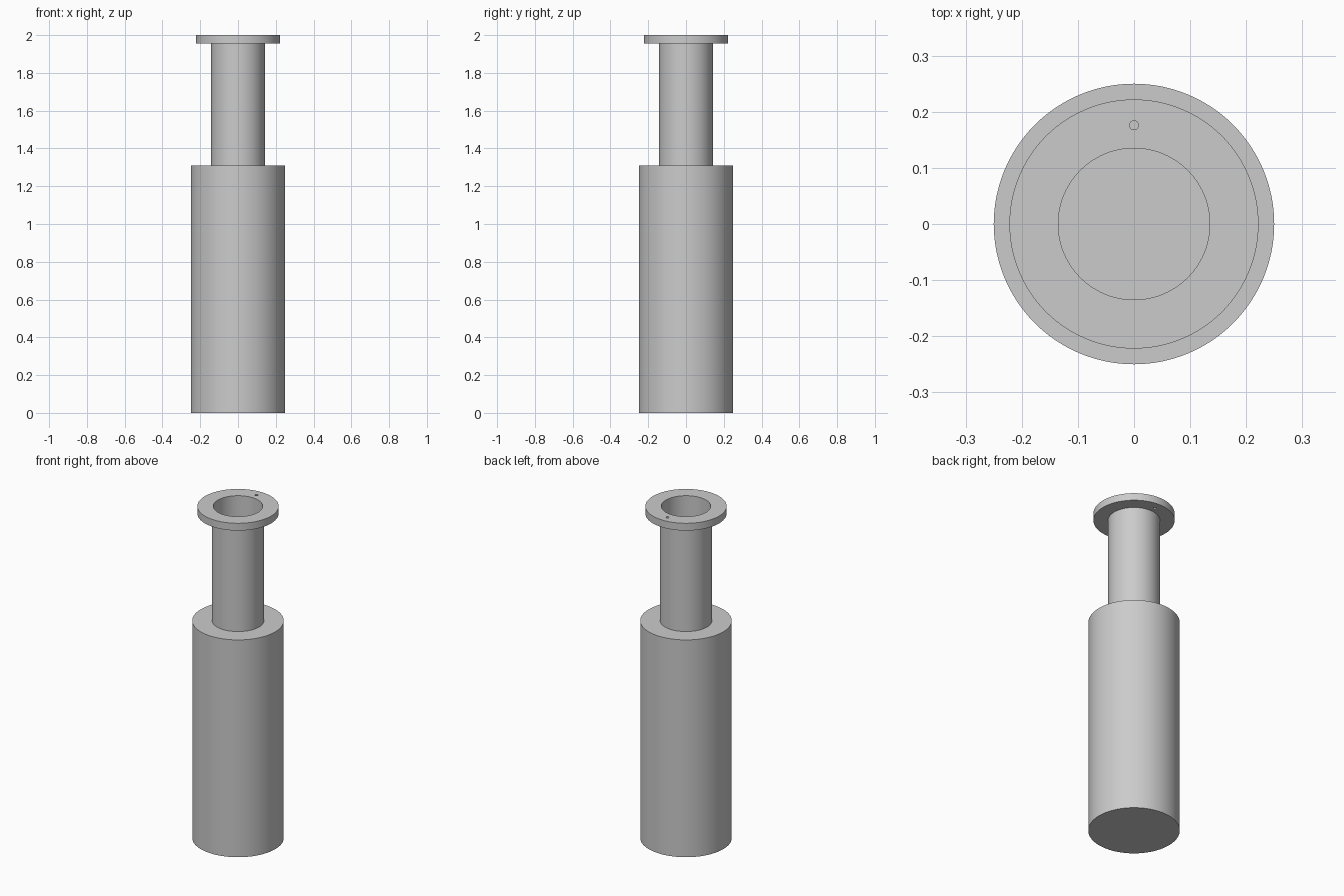
import bpy
import bmesh
import math

SEGMENTS = 96
BODY_R, BODY_TOP = 0.25, 1.31
NECK_R, BORE_R = 0.142, 0.135
FLANGE_R, FLANGE_BASE, TOP = 0.222, 1.956, 2.0
WALL = 0.01

default = bpy.data.objects.get("Cube")
if default:
    bpy.data.objects.remove(default, do_unlink=True)

grey = bpy.data.materials.new("plain_grey")
grey.use_nodes = True
grey.diffuse_color = (0.6, 0.6, 0.6, 1)
grey.node_tree.nodes["Principled BSDF"].inputs["Base Color"].default_value = grey.diffuse_color


def lathe(name, profile, closed=False):
    """Spin an (r, z) profile about the z axis."""
    bm = bmesh.new()
    verts = [bm.verts.new((r, 0, z)) for r, z in profile]
    pairs = list(zip(verts, verts[1:]))
    if closed:
        pairs.append((verts[-1], verts[0]))
    edges = [bm.edges.new(p) for p in pairs]
    bmesh.ops.spin(bm, geom=verts + edges, cent=(0, 0, 0), axis=(0, 0, 1),
                   angle=math.tau, steps=SEGMENTS, use_duplicate=False)
    bmesh.ops.remove_doubles(bm, verts=bm.verts, dist=1e-5)
    bmesh.ops.recalc_face_normals(bm, faces=bm.faces)
    mesh = bpy.data.meshes.new(name)
    bm.to_mesh(mesh)
    bm.free()
    mesh.materials.append(grey)
    obj = bpy.data.objects.new(name, mesh)
    bpy.context.collection.objects.link(obj)
    return obj


def activate(obj):
    bpy.ops.object.select_all(action='DESELECT')
    obj.select_set(True)
    bpy.context.view_layer.objects.active = obj


# Hollow vessel: closed base, wide body and thin open neck
vessel = lathe("vessel", [
    (0, 0), (BODY_R, 0), (BODY_R, BODY_TOP), (NECK_R, BODY_TOP),
    (NECK_R, FLANGE_BASE), (BORE_R, FLANGE_BASE), (BORE_R, BODY_TOP - WALL),
    (BODY_R - WALL, BODY_TOP - WALL), (BODY_R - WALL, WALL), (0, WALL)])

# Ring flange around the mouth
flange = lathe("flange", [
    (BORE_R, FLANGE_BASE), (FLANGE_R, FLANGE_BASE),
    (FLANGE_R, TOP), (BORE_R, TOP)], closed=True)

# Small hole through the back of the flange
bpy.ops.mesh.primitive_cylinder_add(vertices=32, radius=0.008, depth=0.2,
                                    location=(0, 0.176, TOP))
drill = bpy.context.object
drill.name = "hole_cutter"
drill.hide_render = True
drill.data.materials.append(grey)
cut = flange.modifiers.new("flange_hole", 'BOOLEAN')
cut.operation = 'DIFFERENCE'
cut.solver = 'EXACT'
cut.object = drill
activate(flange)
bpy.ops.object.modifier_apply(modifier=cut.name)
bpy.data.objects.remove(drill, do_unlink=True)

# Smooth round walls with crisp rims
for part in (vessel, flange):
    activate(part)
    bpy.ops.object.shade_smooth_by_angle(angle=math.radians(30))
